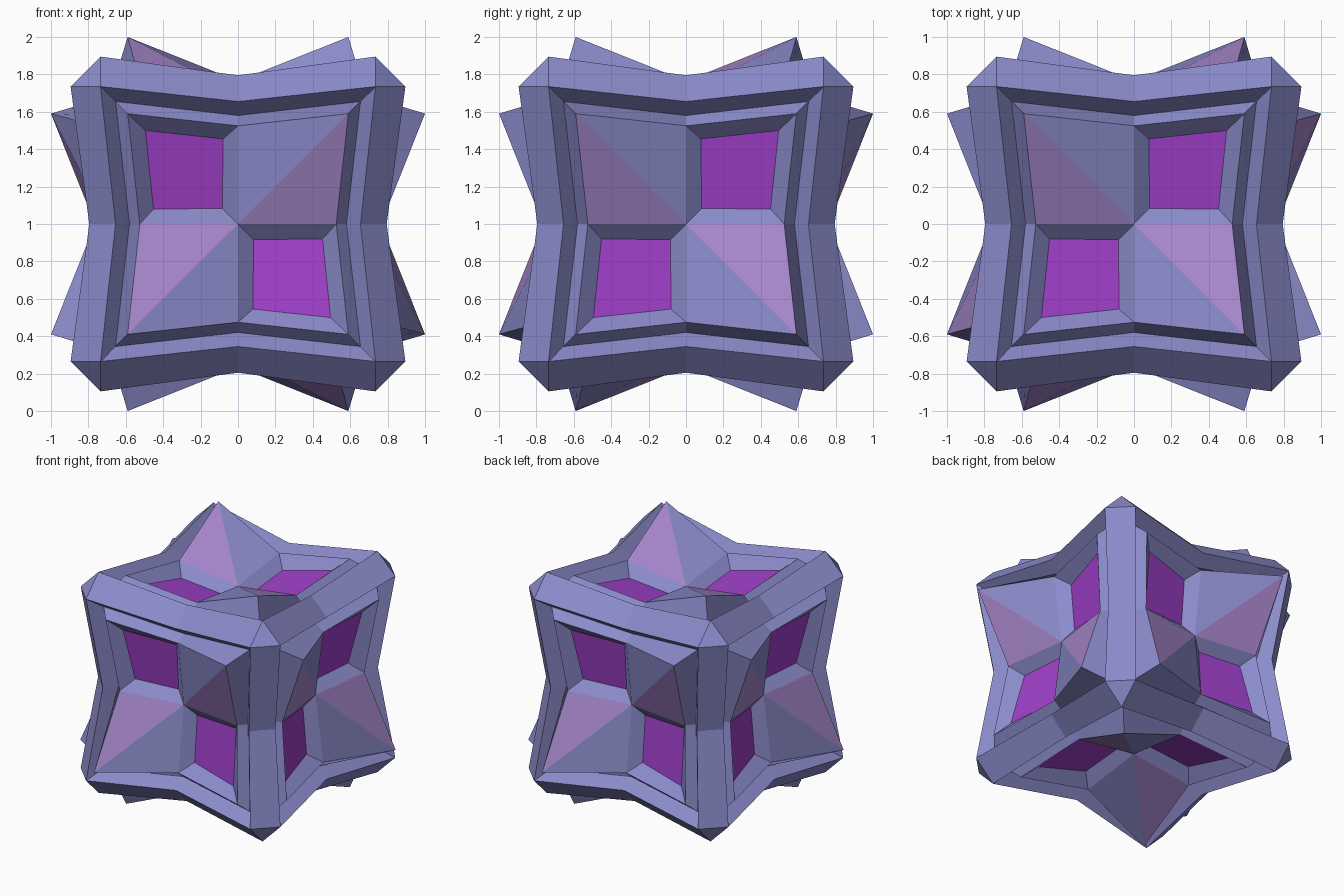
import bpy, bmesh
from itertools import product
from mathutils import Vector

if "Cube" in bpy.data.objects:
    bpy.data.objects.remove(bpy.data.objects["Cube"])

C = Vector((0, 0, 1))          # centre of the cube
X, Y, Z = Vector((1, 0, 0)), Vector((0, 1, 0)), Vector((0, 0, 1))


def material(name, rgb):
    m = bpy.data.materials.new(name)
    m.diffuse_color = (*rgb, 1)
    m.use_nodes = True
    m.node_tree.nodes["Principled BSDF"].inputs["Base Color"].default_value = m.diffuse_color
    return m


MATS = [material("slate_blue", (0.26, 0.26, 0.60)),
        material("dusty_pink", (0.38, 0.24, 0.60)),
        material("vivid_purple", (0.34, 0.05, 0.58))]


def make_object(name, faces):
    """faces: list of (points, material index), already wound outward"""
    bm = bmesh.new()
    for pts, mi in faces:
        f = bm.faces.new([bm.verts.new(p + C) for p in pts])
        f.material_index = mi
    bmesh.ops.remove_doubles(bm, verts=bm.verts, dist=0.0005)
    me = bpy.data.meshes.new(name)
    bm.to_mesh(me)
    bm.free()
    for m in MATS:
        me.materials.append(m)
    ob = bpy.data.objects.new(name, me)
    bpy.context.collection.objects.link(ob)


def wound(pts, direction):
    """order the points so the face looks along direction"""
    n = Vector()
    for a, b in zip(pts, pts[1:] + pts[:1]):
        n += a.cross(b)
    return pts if n.dot(direction) > 0 else pts[::-1]


# edge frame: bent chamfer strips along the 12 edges, triangles on the 8 corners
IN, OUT, MID_IN, MID_OUT = 0.735, 0.895, 0.655, 0.795
frame = []
for k in range(3):
    i, j = (k + 1) % 3, (k + 2) % 3
    for si, sj, sk in product((-1, 1), repeat=3):
        pts = []
        for t, p, q in ((0, MID_IN, MID_OUT), (0, MID_OUT, MID_IN),
                        (IN, OUT, IN), (IN, IN, OUT)):
            v = Vector()
            v[k], v[i], v[j] = sk * t, si * p, sj * q
            pts.append(v)
        frame.append((wound(pts, sum(pts, Vector())), 0))
for s in product((-1, 1), repeat=3):
    tri = [Vector([s[a] * (OUT if a == b else IN) for a in range(3)])
           for b in range(3)]
    frame.append((wound(tri, Vector(s)), 0))
make_object("edge_frame", frame)


def panel(name, u, v, n, spike):
    """groove ring plus two spikes and two sunken windows on opposite quadrants"""
    faces = []
    for su, sv in product((-1, 1), repeat=2):
        is_spike = su * sv == spike

        def add(pts, mi=0):
            local = [Vector((su * a, sv * b, d)) for a, b, d in pts]
            local = wound(local, Z)
            faces.append(([u * p.x + v * p.y + n * p.z for p in local], mi))

        centre = (0, 0, 0.695)
        side, top = (0.525, 0, 0.765), (0, 0.525, 0.765)
        tip = (0.59, 0.59, 1.0 if is_spike else 0.85)
        # V-shaped groove between the frame and the panel
        ring_u = [(MID_IN, 0, MID_OUT), (0.58, 0, 0.70), side]
        ring_c = [(IN, IN, OUT), (0.655, 0.655, 0.785), tip]
        ring_v = [(b, a, d) for a, b, d in ring_u]
        for r in range(2):
            for ring in (ring_u, ring_v):
                add([ring[r], ring_c[r], ring_c[r + 1], ring[r + 1]])
        if is_spike:
            add([centre, side, tip], 1)
            add([centre, tip, top])
        else:
            # sloped window walls and tinted floor
            outer = [centre, side, tip, top]
            inner = [(0.083, 0.083, 0.64), (0.452, 0.08, 0.67),
                     (0.495, 0.5, 0.765), (0.08, 0.455, 0.67)]
            for a in range(4):
                b = (a + 1) % 4
                add([outer[a], outer[b], inner[b], inner[a]])
            add(inner, 2)
    make_object(name, faces)


panel("front_panel", X, Z, -Y, 1)
panel("back_panel", -X, Z, Y, 1)
panel("right_panel", Y, Z, X, -1)
panel("left_panel", -Y, Z, -X, -1)
panel("top_panel", X, Y, Z, -1)
panel("bottom_panel", X, -Y, -Z, -1)
